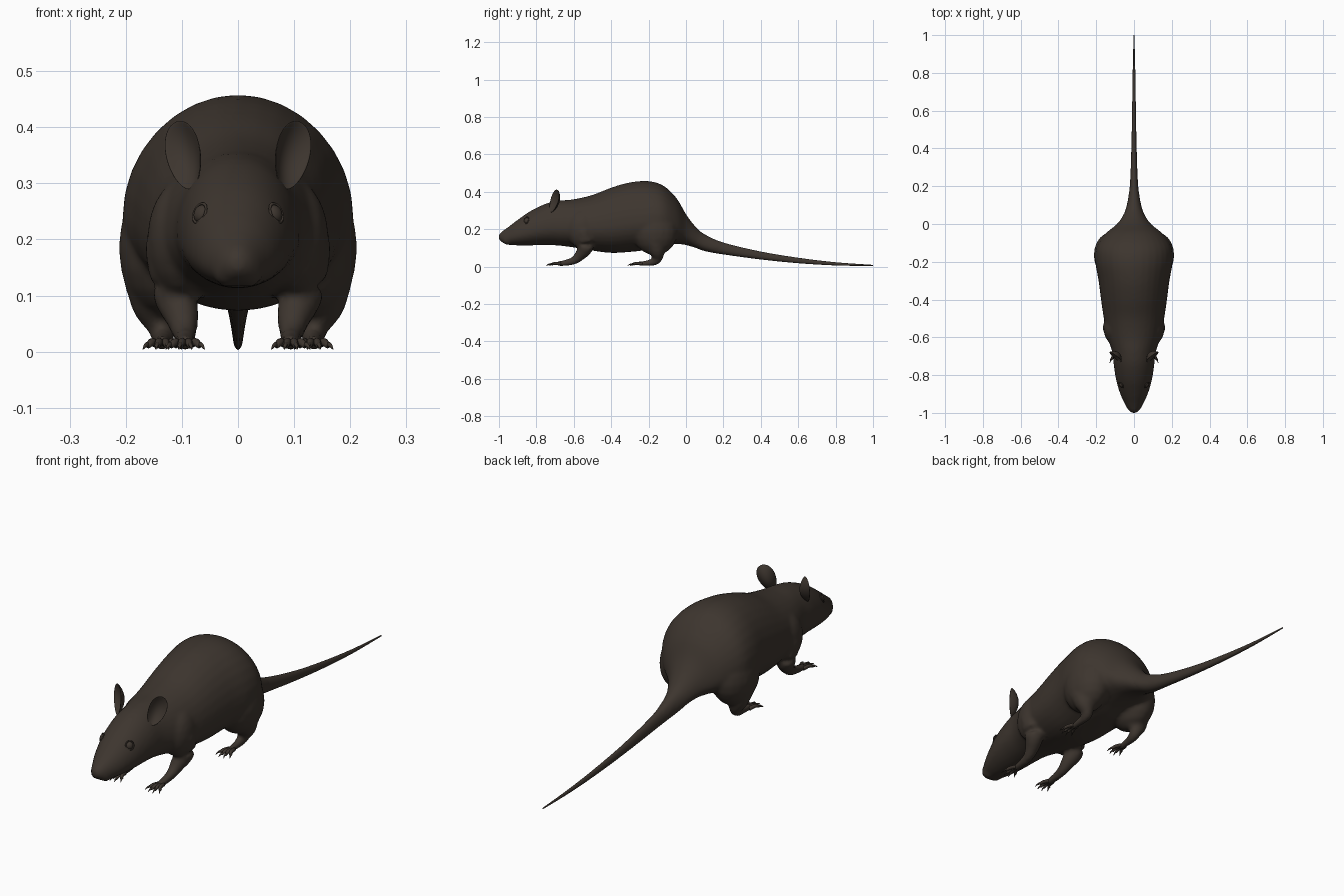
import bpy, bmesh, math
from mathutils import Matrix, Vector

cube = bpy.data.objects.get("Cube")
if cube:
    bpy.data.objects.remove(cube, do_unlink=True)

fur = bpy.data.materials.new("dark_brown_fur")
fur.use_nodes = True
COLOUR = (0.047, 0.036, 0.028, 1)
fur.diffuse_color = COLOUR
bsdf = fur.node_tree.nodes["Principled BSDF"]
bsdf.inputs["Base Color"].default_value = COLOUR
bsdf.inputs["Roughness"].default_value = 0.8


def resample(rows, steps):
    """Smooth a table of rows with a Catmull-Rom spline."""
    out = []
    for i in range(len(rows) - 1):
        a, b, c, d = (rows[min(max(k, 0), len(rows) - 1)] for k in range(i - 1, i + 3))
        for s in range(steps):
            t = s / steps
            out.append([0.5 * (2 * q + (r - p) * t + (2 * p - 5 * q + 4 * r - u) * t * t
                               + (3 * q - p - 3 * r + u) * t ** 3)
                        for p, q, r, u in zip(a, b, c, d)])
    return out + [list(rows[-1])]


def skin(bm, rings):
    """Bridge rings of points and cap both ends."""
    loops = [[bm.verts.new(p) for p in ring] for ring in rings]
    n = len(loops[0])
    for a, b in zip(loops, loops[1:]):
        for i in range(n):
            j = (i + 1) % n
            bm.faces.new((a[i], a[j], b[j], b[i]))
    bm.faces.new(loops[0][::-1])
    bm.faces.new(loops[-1])


def trunk(bm, rows, n=32, widest=0.4):
    """Egg-shaped sections along y: rows of (y, bottom, top, half width)."""
    rings = []
    for y, low, high, w in resample(rows, 4):
        mid = low + (high - low) * widest
        ring = []
        for i in range(n):
            a = math.tau * i / n
            up = math.sin(a)
            ring.append((w * math.cos(a), y, mid + up * (high - mid if up > 0 else mid - low)))
        rings.append(ring)
    skin(bm, rings)


def tube(bm, path, n=12, steps=4):
    """Round tube along rows of (x, y, z, radius)."""
    pts = resample(path, steps)
    rings = []
    for i, (x, y, z, r) in enumerate(pts):
        t = Vector(pts[min(i + 1, len(pts) - 1)][:3]) - Vector(pts[max(i - 1, 0)][:3])
        q = t.to_track_quat('Z', 'Y')
        rings.append([Vector((x, y, z)) + q @ Vector((r * math.cos(a), r * math.sin(a), 0))
                      for a in (math.tau * k / n for k in range(n))])
    skin(bm, rings)


def ball(bm, centre, size, turn=Matrix(), seg=20):
    m = Matrix.Translation(centre) @ turn @ Matrix.Diagonal((*size, 1))
    return bmesh.ops.create_uvsphere(bm, u_segments=seg, v_segments=seg // 2, radius=1, matrix=m)


def finish(name, bm):
    bmesh.ops.recalc_face_normals(bm, faces=bm.faces)
    for f in bm.faces:
        f.smooth = True
    mesh = bpy.data.meshes.new(name)
    bm.to_mesh(mesh)
    bm.free()
    mesh.materials.append(fur)
    ob = bpy.data.objects.new(name, mesh)
    bpy.context.collection.objects.link(ob)
    return ob


# Trunk and head: y, bottom, top, half width
BODY = [(-1.0, .145, .17, .014), (-.985, .13, .187, .03), (-.95, .117, .212, .05),
        (-.9, .113, .25, .073), (-.83, .113, .298, .094), (-.75, .115, .336, .107),
        (-.68, .112, .352, .115), (-.6, .102, .36, .14), (-.5, .085, .383, .16),
        (-.4, .073, .422, .175), (-.3, .078, .45, .188), (-.2, .09, .457, .205),
        (-.12, .11, .432, .198), (-.05, .12, .365, .15), (0, .115, .28, .09),
        (.05, .1, .215, .056), (.1, .083, .172, .038), (.2, .065, .128, .022)]
# Tail continues the trunk
TAIL = [(.05, .102, .21, .054), (.1, .083, .172, .038), (.2, .065, .128, .022),
        (.4, .038, .08, .014), (.6, .018, .047, .01), (.8, .006, .023, .007), (1, .003, .009, .002)]
# Leg paths: x, y, z, radius
FORE = [(.112, -.55, .19, .055), (.113, -.535, .11, .043), (.1, -.565, .062, .031),
        (.095, -.6, .032, .022), (.094, -.65, .019, .017), (.094, -.69, .014, .014)]
HIND = [(.15, -.17, .14, .058), (.148, -.155, .085, .044), (.136, -.152, .046, .028),
        (.134, -.17, .026, .021), (.135, -.22, .017, .015), (.135, -.255, .014, .013)]


def mirrored(path, s):
    return [(s * x, y, z, r) for x, y, z, r in path]


# Body, shoulders, thighs and legs fused into one skin
bm = bmesh.new()
trunk(bm, BODY)
ball(bm, (0, -.978, .16), (.018, .022, .016))
for s in (-1, 1):
    ball(bm, (s * .1, -.55, .2), (.062, .09, .105))
    ball(bm, (s * .125, -.165, .185), (.088, .12, .125))
    ball(bm, (s * .018, -.95, .145), (.028, .035, .03))
    tube(bm, mirrored(FORE, s))
    tube(bm, mirrored(HIND, s))
body = finish("body", bm)
fuse = body.modifiers.new("fuse", 'REMESH')
fuse.mode = 'VOXEL'
fuse.voxel_size = 0.009
fuse.use_smooth_shade = True
soften = body.modifiers.new("soften", 'SMOOTH')
soften.factor = 0.5
soften.iterations = 5

bm = bmesh.new()
trunk(bm, TAIL, n=20)
finish("tail", bm)

for s, side in ((1, "left"), (-1, "right")):
    # Toes with claws
    for name, (x, y, z, r), reach in (("front", FORE[-1], .04), ("hind", HIND[-1], .04)):
        bm = bmesh.new()
        for k in (-1.5, -.5, .5, 1.5):
            back = .006 * abs(k) ** 2
            bx, tx = x + k * .007, x + k * .017
            cx = x + k * .023
            tip = y - reach + back
            tube(bm, mirrored([(bx, y + .02, .014, .008), ((bx + tx) / 2, y - .012, .017, .0075),
                               (tx, tip, .01, .005)], s), n=8)
            tube(bm, mirrored([(tx, tip + .006, .013, .005), ((tx + cx) / 2, tip - .008, .011, .0035),
                               (cx, tip - .018, .004, .0008)], s), n=6)
        finish(f"{side}_{name}_toes", bm)

    # Cupped ear
    bm = bmesh.new()
    bmesh.ops.create_uvsphere(bm, u_segments=28, v_segments=20, radius=1)
    for v in bm.verts:
        r2 = v.co.x ** 2 + v.co.z ** 2
        v.co.y = 0.6 * (1 - r2) + 0.14 * v.co.y
        v.co.x *= 1 + 0.15 * v.co.z
    turn = (Matrix.Rotation(math.radians(s * 32), 4, 'Z') @ Matrix.Rotation(math.radians(s * 20), 4, 'Y')
            @ Matrix.Rotation(math.radians(-8), 4, 'X'))
    bm.transform(Matrix.Translation((s * .097, -.705, .35)) @ turn @ Matrix.Diagonal((.036, .04, .064, 1)))
    finish(f"{side}_ear", bm)

    # Eye with a raised lid ring
    turn = Matrix.Rotation(math.radians(s * 50), 4, 'Z') @ Matrix.Rotation(math.radians(-20), 4, 'X')
    spot = Vector((s * .066, -.852, .246))
    bm = bmesh.new()
    ball(bm, spot, (.015, .011, .016), turn)
    finish(f"{side}_eye", bm)
    bm = bmesh.new()
    loops = []
    for i in range(24):
        a = math.tau * i / 24
        c, d = math.cos(a), math.sin(a)
        loops.append([bm.verts.new(spot + turn @ Vector(((.016 + .003 * p) * c, .003 * q - .003,
                                                         (.018 + .003 * p) * d)))
                      for p, q in ((1, 0), (0, 1), (-1, 0), (0, -1))])
    for i in range(24):
        a, b = loops[i], loops[(i + 1) % 24]
        for k in range(4):
            j = (k + 1) % 4
            bm.faces.new((a[k], a[j], b[j], b[k]))
    finish(f"{side}_eyelid", bm)
